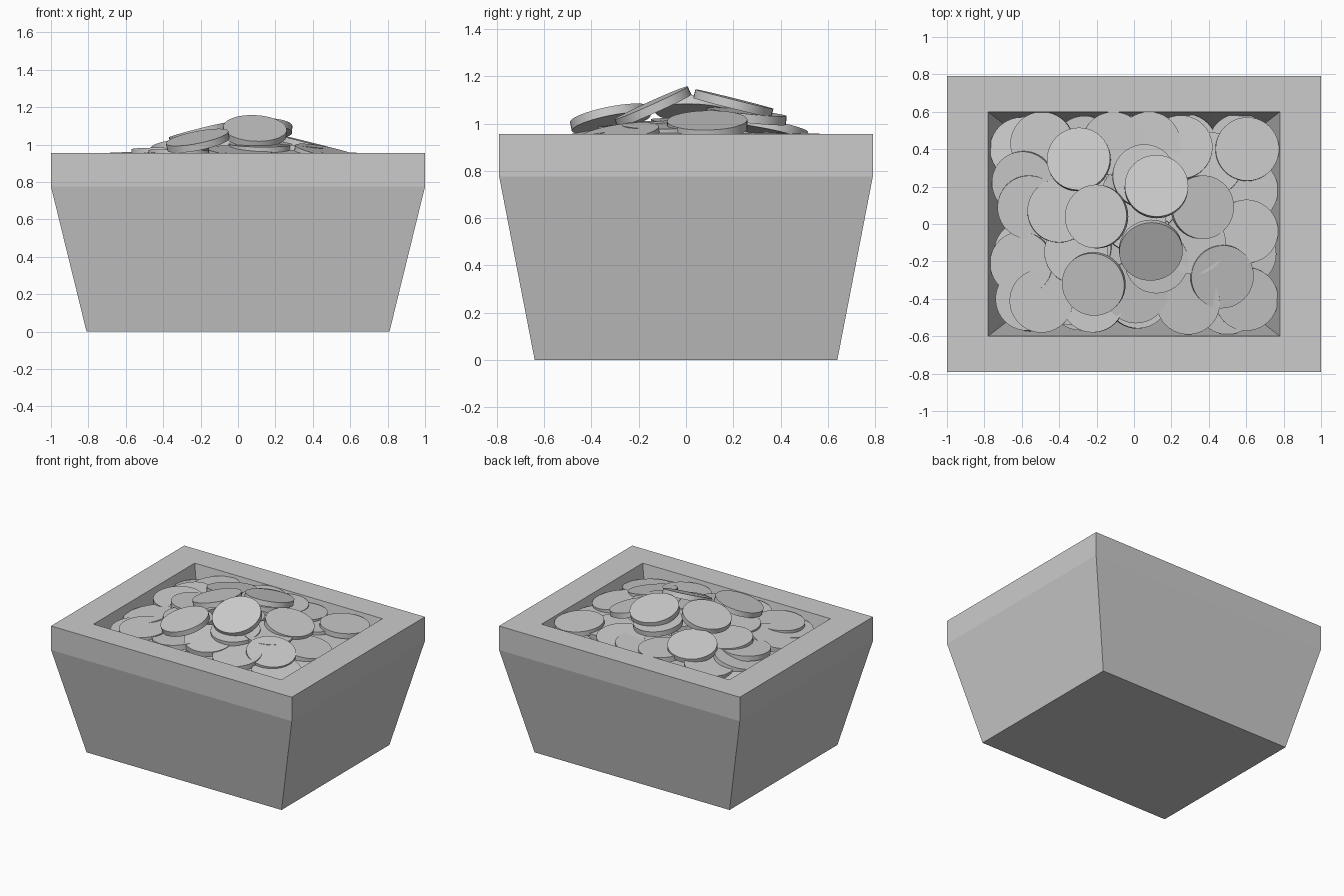
import bpy, bmesh, math, random
from mathutils import Vector

if "Cube" in bpy.data.objects:
    bpy.data.objects.remove(bpy.data.objects["Cube"])

random.seed(4)

# tapered crate: outer skin, rim and inner cavity as stacked rectangles
rings = [(0.81, 0.64, 0), (1.0, 0.79, 0.775), (1.0, 0.79, 0.955),
         (0.78, 0.6, 0.955), (0.60, 0.46, 0.12)]
bm = bmesh.new()
loops = [[bm.verts.new((sx * a, sy * b, z)) for sx, sy in ((-1, -1), (1, -1), (1, 1), (-1, 1))]
         for a, b, z in rings]
for lo, hi in zip(loops, loops[1:]):
    for i in range(4):
        j = (i + 1) % 4
        bm.faces.new((lo[i], lo[j], hi[j], hi[i]))
bm.faces.new(loops[0][::-1])
bm.faces.new(loops[-1])
bmesh.ops.recalc_face_normals(bm, faces=bm.faces)
mesh = bpy.data.meshes.new("crate")
bm.to_mesh(mesh)
bm.free()
bpy.context.collection.objects.link(bpy.data.objects.new("crate", mesh))

# one shared disc mesh
bpy.ops.mesh.primitive_cylinder_add(vertices=40, radius=0.17, depth=0.038)
first = bpy.context.object
bpy.ops.object.shade_smooth_by_angle(angle=math.radians(40))
disc_mesh = first.data
disc_mesh.name = "disc"
bpy.data.objects.remove(first)


def disc(name, x, y, z, nx, ny):
    o = bpy.data.objects.new(name, disc_mesh)
    o.location = (x, y, z)
    o.rotation_mode = 'QUATERNION'
    o.rotation_quaternion = Vector((0, 0, 1)).rotation_difference(Vector((nx, ny, 1)).normalized())
    bpy.context.collection.objects.link(o)


# top discs of the heap: x, y, z, lean in x, lean in y
top = [
    (0.12, 0.20, 1.085, 0.02, 0.25), (0.09, -0.14, 1.07, 0.05, -0.45),
    (-0.20, 0.04, 1.06, -0.25, 0.05), (-0.215, -0.32, 1.02, -0.2, -0.2),
    (-0.295, 0.345, 0.98, -0.1, 0.2), (0.365, 0.09, 0.995, 0.25, -0.02),
    (0.47, -0.28, 0.945, 0.2, -0.15), (0.605, 0.40, 0.93, 0.05, 0.05),
    (-0.59, 0.22, 0.91, -0.2, -0.1), (-0.60, -0.21, 0.91, -0.2, -0.05),
    (-0.495, -0.41, 0.92, -0.05, -0.05), (0.055, 0.255, 1.03, 0.05, 0.1),
    (0.01, -0.36, 0.95, 0.05, -0.15),
]
for i, c in enumerate(top):
    disc(f"top_disc_{i + 1}", *c)

# middle discs, following a low dome
middle = [
    (-0.49, 0.43), (0.08, 0.43), (0.41, 0.32), (0.60, -0.04), (0.60, -0.40),
    (0.50, -0.42), (0.29, -0.42), (-0.22, -0.41), (-0.31, -0.15), (-0.11, 0.43),
    (0.25, 0.41), (-0.60, 0.40), (-0.56, 0.09), (-0.57, -0.40), (0.59, -0.16),
    (0.12, -0.20), (0.0, 0.02), (-0.36, -0.37), (0.32, -0.10), (-0.40, 0.07), (0.60, 0.18),
]
for i, (x, y) in enumerate(middle):
    z = 0.87 + 0.13 * (1 - (x / 0.78) ** 2) * (1 - (y / 0.62) ** 2) - 0.012 * (i % 3)
    disc(f"middle_disc_{i + 1}", x, y, z,
         0.12 * x + random.uniform(-0.08, 0.08), 0.15 * y + random.uniform(-0.08, 0.08))

# lower layers filling the crate
n = 0
for k in range(4):
    z = 0.82 - 0.06 * k
    a, b = 0.56 - 0.03 * k, 0.40 - 0.03 * k
    for i in range(5):
        for j in range(4):
            n += 1
            disc(f"lower_disc_{n}", a * (i / 2 - 1) + random.uniform(-0.02, 0.02),
                 b * (j / 1.5 - 1) + random.uniform(-0.02, 0.02), z + random.uniform(-0.02, 0.02),
                 random.uniform(-0.15, 0.15), random.uniform(-0.15, 0.15))
